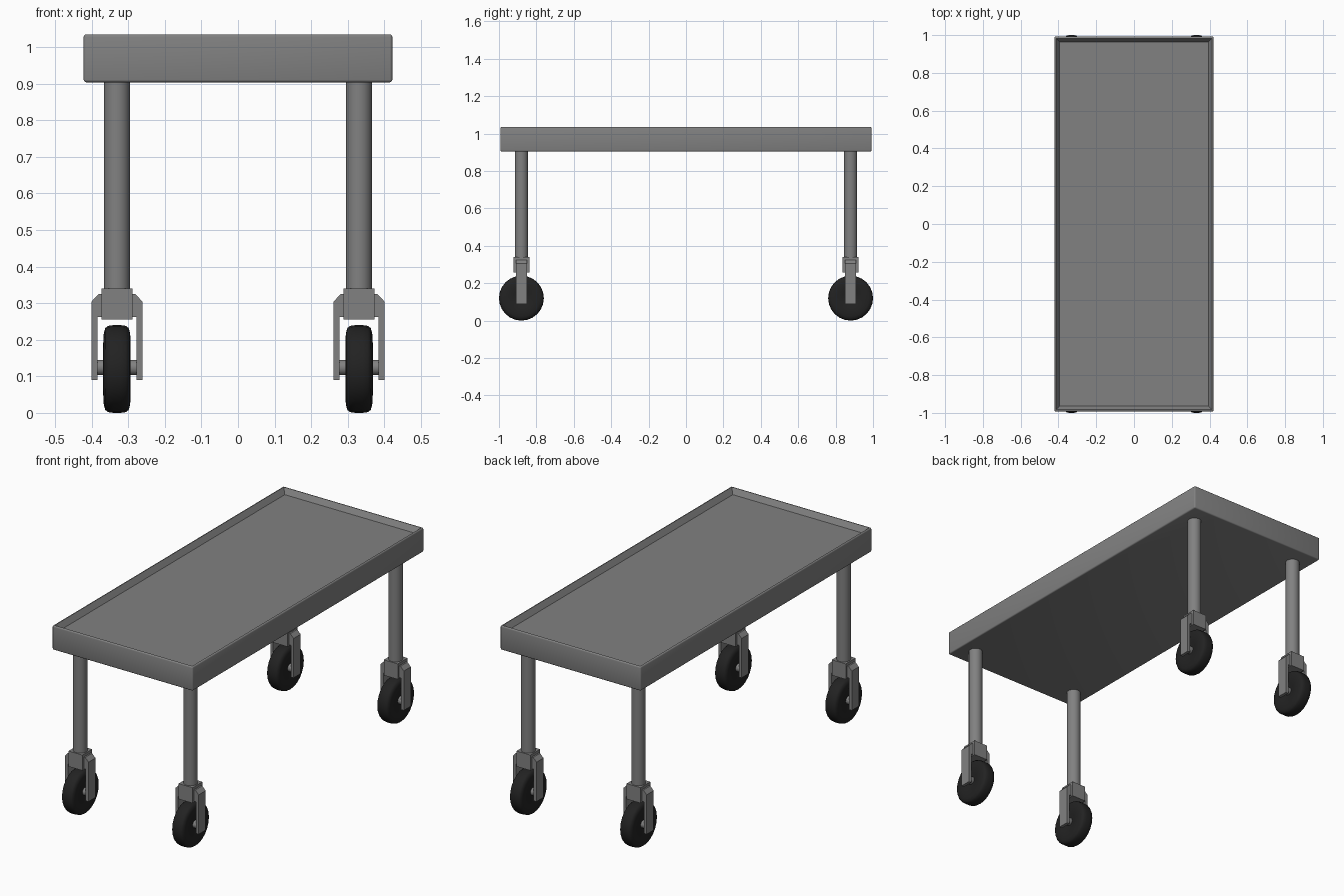
import bpy, bmesh, math

if "Cube" in bpy.data.objects:
    bpy.data.objects.remove(bpy.data.objects["Cube"])


def material(name, rgb):
    m = bpy.data.materials.new(name)
    m.diffuse_color = (*rgb, 1)
    m.use_nodes = True
    m.node_tree.nodes["Principled BSDF"].inputs["Base Color"].default_value = m.diffuse_color
    return m


STEEL = material("grey steel", (0.22, 0.22, 0.22))
RUBBER = material("black rubber", (0.016, 0.016, 0.016))


def add_object(name, bm, mat, bevel=0, segments=2, smooth=False):
    bmesh.ops.recalc_face_normals(bm, faces=bm.faces)
    me = bpy.data.meshes.new(name)
    bm.to_mesh(me)
    bm.free()
    ob = bpy.data.objects.new(name, me)
    bpy.context.collection.objects.link(ob)
    me.materials.append(mat)
    if bevel:
        mod = ob.modifiers.new("bevel", 'BEVEL')
        mod.width, mod.segments = bevel, segments
        mod.limit_method = 'ANGLE'
    if smooth:
        bpy.ops.object.select_all(action='DESELECT')
        bpy.context.view_layer.objects.active = ob
        ob.select_set(True)
        bpy.ops.object.shade_smooth_by_angle(angle=math.radians(40))
    return ob


def box(name, center, size, mat, **kw):
    bm = bmesh.new()
    bmesh.ops.create_cube(bm, size=1)
    for v in bm.verts:
        v.co = [c + s * k for c, s, k in zip(center, size, v.co)]
    return add_object(name, bm, mat, **kw)


def lathe(name, center, profile, axis, mat, sides=24):
    """Closed solid of revolution; profile is (radius, offset along axis)."""
    bm = bmesh.new()
    rings = []
    for r, t in profile:
        ring = []
        for i in range(sides):
            a = 2 * math.pi * i / sides
            p, q = r * math.cos(a), r * math.sin(a)
            co = (t, p, q) if axis == 'X' else (p, q, t)
            ring.append(bm.verts.new([c + d for c, d in zip(center, co)]))
        rings.append(ring)
    for a, b in zip(rings, rings[1:]):
        for i in range(sides):
            j = (i + 1) % sides
            bm.faces.new((a[i], a[j], b[j], b[i]))
    bm.faces.new(rings[0])
    bm.faces.new(rings[-1])
    return add_object(name, bm, mat, smooth=True)


# tray top: rounded slab with a shallow recess and sloping inner walls
bm = bmesh.new()
loops = []
for inset, z in ((0, 0.904), (0, 1.035), (0.009, 1.035), (0.028, 1.006)):
    x, y = 0.422 - inset, 0.992 - inset
    loops.append([bm.verts.new((sx * x, sy * y, z))
                  for sx, sy in ((-1, -1), (1, -1), (1, 1), (-1, 1))])
for a, b in zip(loops, loops[1:]):
    for i in range(4):
        j = (i + 1) % 4
        bm.faces.new((a[i], a[j], b[j], b[i]))
bm.faces.new(loops[0])
bm.faces.new(loops[-1])
# round the outer edges only
outer = [e for e in bm.edges if all(v in loops[0] + loops[1] for v in e.verts)]
bmesh.ops.bevel(bm, geom=outer, offset=0.007, segments=3, profile=0.5, affect='EDGES')
add_object("tray_top", bm, STEEL, smooth=True)

# caster fork outline (x, z), an upside-down U with chamfered shoulders
half = [(0.07, 0.09), (0.07, 0.304), (0.05, 0.325)]
inner = [(0.053, 0.262), (0.053, 0.09)]
FORK = (half + [(-x, z) for x, z in reversed(half)]
        + [(-x, z) for x, z in reversed(inner)] + inner)

# tyre cross-section, mirrored across its middle
TYRE = [(0.022, 0.027), (0.045, 0.033), (0.072, 0.0375), (0.098, 0.036),
        (0.112, 0.032), (0.118, 0.024), (0.12, 0.01)]
TYRE = [(r, -t) for r, t in TYRE] + [(r, t) for r, t in reversed(TYRE)]

for sx, side in ((-1, "left"), (1, "right")):
    for sy, end in ((-1, "front"), (1, "back")):
        tag = f"{end}_{side}_"
        x, y = 0.331 * sx, 0.88 * sy
        # leg and square collar
        lathe(tag + "leg", (x, y, 0), [(0.0355, 0.3), (0.0355, 0.91)], 'Z', STEEL, 32)
        box(tag + "collar", (x, y, 0.298), (0.084, 0.084, 0.084), STEEL)
        # fork
        bm = bmesh.new()
        f = bm.faces.new([bm.verts.new((x + px, y - 0.03, pz)) for px, pz in FORK])
        g = bmesh.ops.extrude_face_region(bm, geom=[f])["geom"]
        for v in g:
            if isinstance(v, bmesh.types.BMVert):
                v.co.y += 0.06
        add_object(tag + "fork", bm, STEEL)
        # axle and tyre
        lathe(tag + "axle", (x, y, 0.124), [(0.021, -0.06), (0.021, 0.06)], 'X', STEEL, 20)
        lathe(tag + "wheel", (x, y, 0.12), TYRE, 'X', RUBBER, 24)
